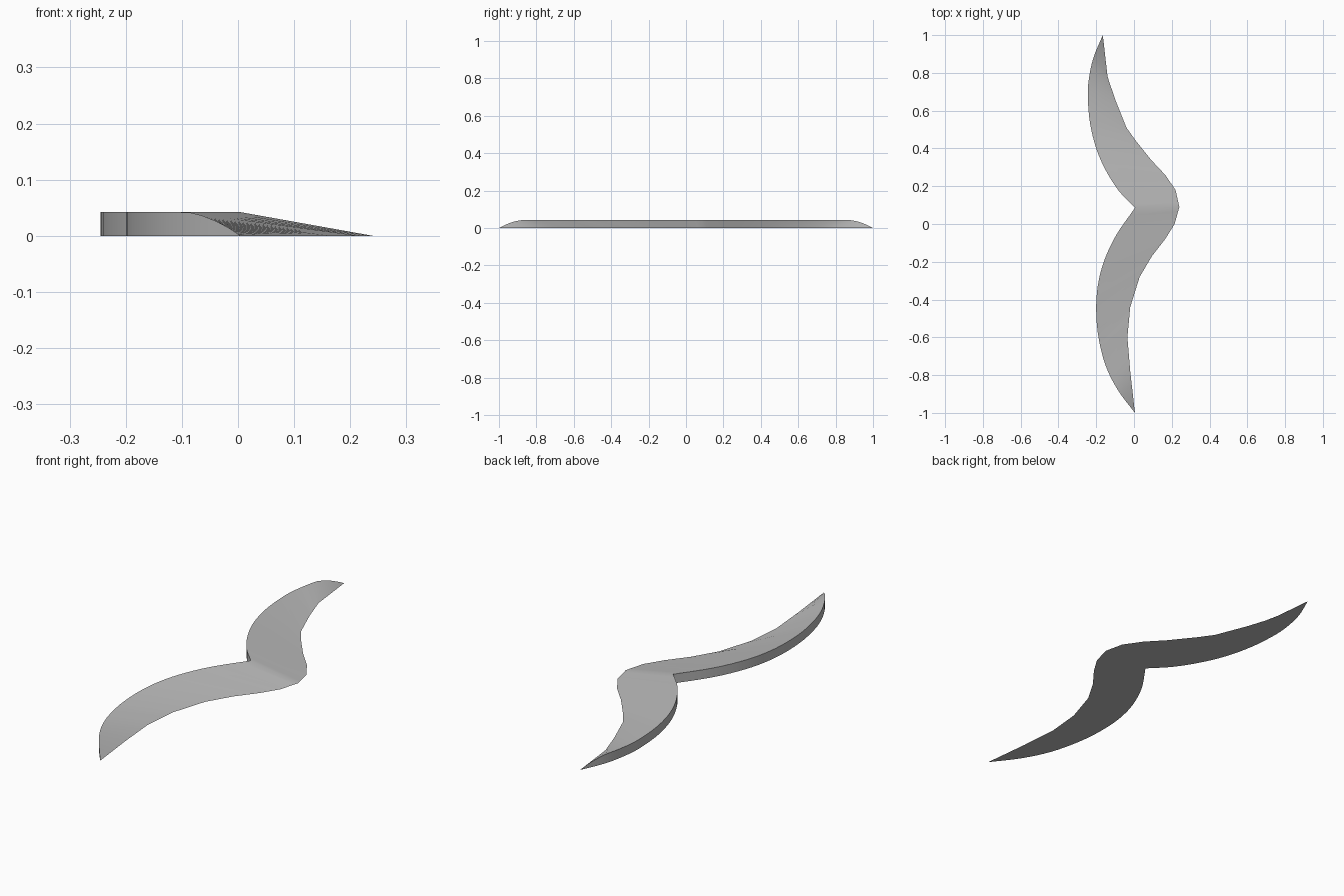
import bpy
import bmesh
import math
from mathutils import Vector

cube = bpy.data.objects.get("Cube")
if cube:
    bpy.data.objects.remove(cube, do_unlink=True)

HEIGHT = 0.042      # height of the upright rear wall
TIP_TAPER = 0.13    # length over which each tip sinks to the ground
STEPS = 4           # sections between neighbouring outline points

# Outline of each wing, listed from the tip to the middle
notch, nose = (0.005, 0.085), (0.24, 0.09)
left_tip, right_tip = (-0.165, 1), (0.005, -1)
left_wall = [left_tip, (-0.215, 0.88), (-0.24, 0.76), (-0.244, 0.66), (-0.232, 0.53),
             (-0.2, 0.4), (-0.15, 0.285), (-0.08, 0.175), notch]
left_edge = [left_tip, (-0.14, 0.78), (-0.1, 0.66), (-0.04, 0.51), (0.01, 0.44),
             (0.09, 0.34), (0.165, 0.26), (0.22, 0.18), nose]
right_wall = [right_tip, (-0.085, -0.88), (-0.15, -0.75), (-0.188, -0.6), (-0.2, -0.46),
              (-0.192, -0.33), (-0.16, -0.2), (-0.095, -0.06), notch]
right_edge = [right_tip, (-0.02, -0.78), (-0.035, -0.6), (-0.02, -0.44), (0.03, -0.28),
              (0.095, -0.17), (0.165, -0.08), (0.215, 0), nose]


def resample(points, smooth):
    """Subdivide a path, either straight or as a smooth spline."""
    pts = [Vector(p) for p in points]
    result = []
    for i in range(len(pts) - 1):
        a, b = pts[i], pts[i + 1]
        before = pts[i - 1] if i > 0 else a * 2 - b
        after = pts[i + 2] if i + 2 < len(pts) else b * 2 - a
        for s in range(STEPS):
            t = s / STEPS
            point = a.lerp(b, t)
            if smooth:
                ta, tb = (b - before) / 2, (after - a) / 2
                point = (a * (2 * t**3 - 3 * t**2 + 1) + ta * (t**3 - 2 * t**2 + t)
                         + b * (3 * t**2 - 2 * t**3) + tb * (t**3 - t**2))
            result.append(point)
    return result + [pts[-1]]


def wall_height(y):
    """Full height along the wing, rounding down to nothing at the tip."""
    t = min(1, max(0, (1 - abs(y)) / TIP_TAPER))
    return HEIGHT * (1 - (1 - t) ** 1.7)


def add_wing(bm, wall, edge):
    """Loft triangular wedge sections from the tip to the middle."""
    previous = None
    for rear, front in zip(resample(wall, True), resample(edge, False)):
        section = [bm.verts.new((rear.x, rear.y, 0)),
                   bm.verts.new((rear.x, rear.y, wall_height(rear.y))),
                   bm.verts.new((front.x, front.y, 0))]
        if previous:
            for k in range(3):
                n = (k + 1) % 3
                bm.faces.new((previous[k], previous[n], section[n], section[k]))
        previous = section


# Both wings joined at the middle section
bm = bmesh.new()
add_wing(bm, left_wall, left_edge)
add_wing(bm, right_wall, right_edge)
bmesh.ops.remove_doubles(bm, verts=bm.verts, dist=0.0001)
bmesh.ops.recalc_face_normals(bm, faces=bm.faces)
mesh = bpy.data.meshes.new("curved_wedge")
bm.to_mesh(mesh)
bm.free()

# Plain grey finish
grey = bpy.data.materials.new("plain_grey")
grey.use_nodes = True
colour = (0.5, 0.5, 0.5, 1)
grey.diffuse_color = colour
for node in grey.node_tree.nodes:
    if node.type == "BSDF_PRINCIPLED":
        node.inputs["Base Color"].default_value = colour
mesh.materials.append(grey)

wedge = bpy.data.objects.new("curved_wedge", mesh)
bpy.context.collection.objects.link(wedge)
bpy.ops.object.select_all(action="DESELECT")
wedge.select_set(True)
bpy.context.view_layer.objects.active = wedge
bpy.ops.object.shade_smooth_by_angle(angle=math.radians(30))
